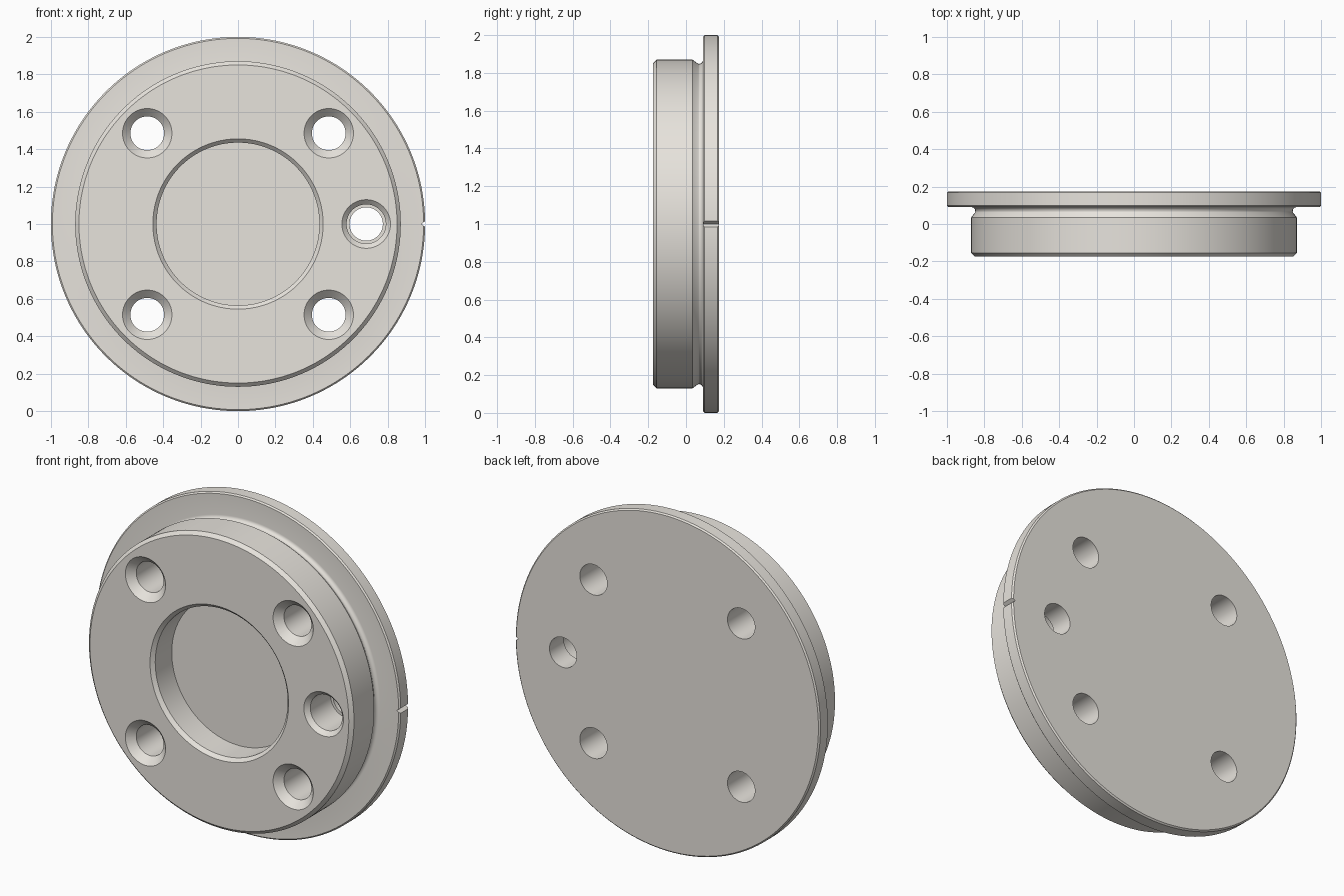
import bpy, bmesh
from math import sin, cos, pi, radians

if "Cube" in bpy.data.objects:
    bpy.data.objects.remove(bpy.data.objects["Cube"])


def lathe(name, profile, x=0.0, z=1.0, sides=64):
    """Revolve (radius, y) points about a y-parallel axis, with flat end caps."""
    bm = bmesh.new()
    rings = [[bm.verts.new((x + r * cos(2 * pi * i / sides), y,
                            z + r * sin(2 * pi * i / sides)))
              for i in range(sides)] for r, y in profile]
    for a, b in zip(rings, rings[1:]):
        for i in range(sides):
            j = (i + 1) % sides
            bm.faces.new((a[i], a[j], b[j], b[i]))
    bm.faces.new(rings[0])
    bm.faces.new(rings[-1])
    return finish(name, bm)


def finish(name, bm):
    bmesh.ops.recalc_face_normals(bm, faces=bm.faces[:])
    mesh = bpy.data.meshes.new(name)
    bm.to_mesh(mesh)
    bm.free()
    mesh.materials.append(metal)
    ob = bpy.data.objects.new(name, mesh)
    bpy.context.collection.objects.link(ob)
    return ob


# Pale warm metal.
metal = bpy.data.materials.new("pale_metal")
metal.diffuse_color = (0.8, 0.77, 0.72, 1)
metal.use_nodes = True
metal.node_tree.nodes["Principled BSDF"].inputs["Base Color"].default_value = metal.diffuse_color

FRONT, BACK = -0.175, 0.175

# Stepped disc: chamfered boss, rounded relief groove, thin flange.
relief = [(0.848 + 0.022 * (1 - cos(t)), 0.068 + 0.022 * sin(t))
          for t in [radians(a) for a in range(0, 91, 15)]]
flange_disc = lathe("flanged_cover", [
    (0.455, FRONT), (0.85, FRONT), (0.87, FRONT + 0.02), (0.87, 0.035),
    (0.851, 0.060)] + relief + [
    (0.992, 0.09), (1.0, 0.098), (1.0, BACK - 0.008), (0.992, BACK)], sides=160)

# Blind central pocket with chamfered mouth.
cutters = [lathe("pocket_cutter", [
    (0.475, FRONT - 0.02), (0.435, FRONT + 0.02), (0.435, 0.0)], sides=128)]

# Four countersunk through holes.
for sx in (-1, 1):
    for sz in (-1, 1):
        cutters.append(lathe("countersunk_hole_cutter", [
            (0.152, FRONT - 0.02), (0.09, FRONT + 0.042), (0.09, BACK + 0.02)],
            0.485 * sx, 1 + 0.485 * sz))

# Side hole: chamfer, wide bore, narrower bore at the back.
cutters.append(lathe("stepped_hole_cutter", [
    (0.15, FRONT - 0.02), (0.105, FRONT + 0.025), (0.105, 0.04),
    (0.089, 0.04), (0.089, BACK + 0.02)], 0.685))

# V-shaped index notch in the flange rim.
bm = bmesh.new()
ends = [[bm.verts.new(p) for p in ((0.98, y, 1.0), (1.02, y, 0.97), (1.02, y, 1.03))]
        for y in (0.08, 0.2)]
for i in range(3):
    j = (i + 1) % 3
    bm.faces.new((ends[0][i], ends[0][j], ends[1][j], ends[1][i]))
bm.faces.new(ends[0])
bm.faces.new(ends[1])
cutters.append(finish("index_notch_cutter", bm))

# Apply the cuts and remove the cutters.
bpy.context.view_layer.objects.active = flange_disc
flange_disc.select_set(True)
for c in cutters:
    c.hide_render = True
    mod = flange_disc.modifiers.new("cut", 'BOOLEAN')
    mod.operation, mod.solver, mod.object = 'DIFFERENCE', 'EXACT', c
    bpy.ops.object.modifier_apply(modifier=mod.name)
    bpy.data.objects.remove(c)

bpy.ops.object.shade_smooth_by_angle(angle=radians(25))
